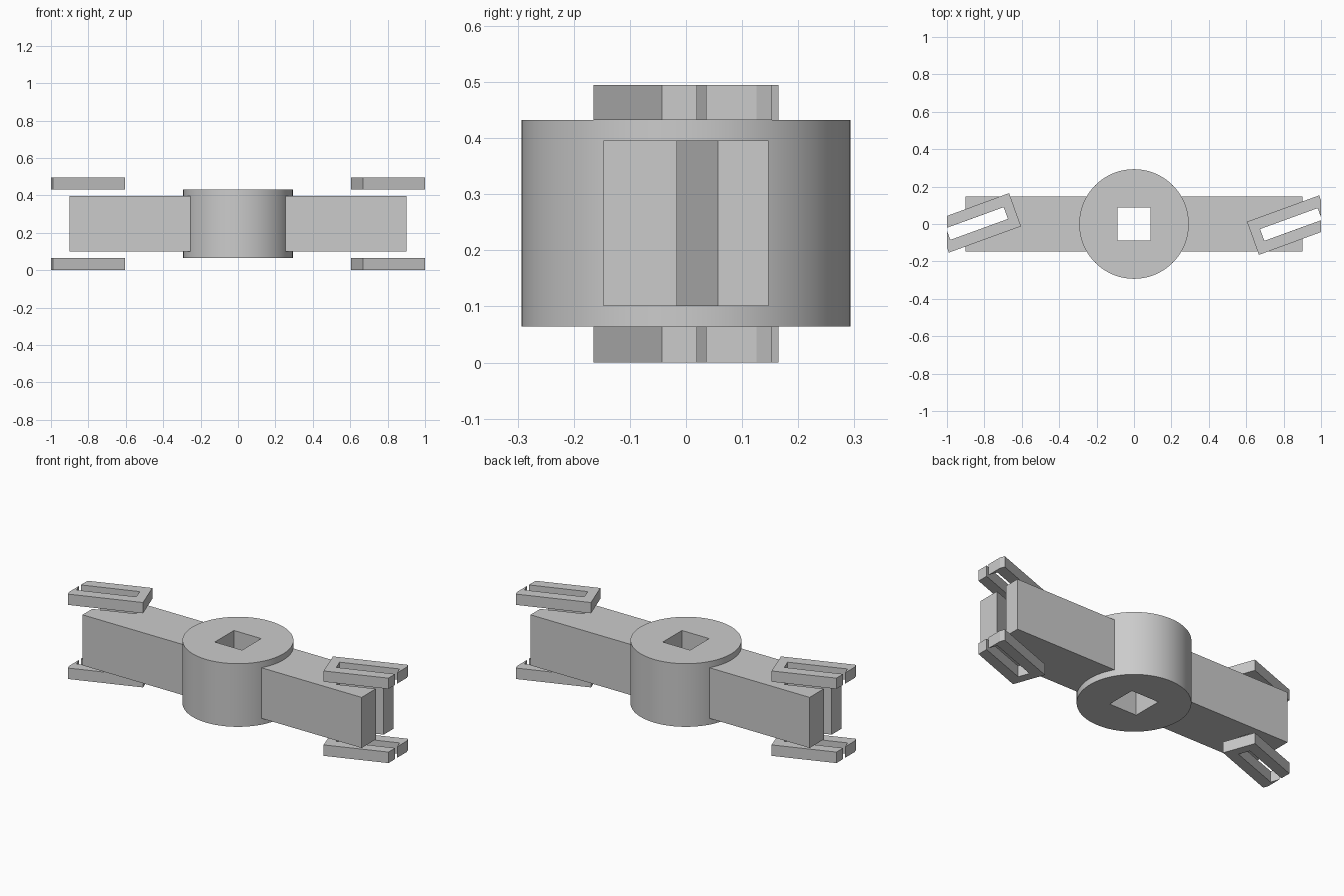
import bpy
import bmesh
from math import cos, sin, tau, radians

cube = bpy.data.objects.get("Cube")
if cube:
    bpy.data.objects.remove(cube, do_unlink=True)

GREY = (0.6, 0.6, 0.6, 1.0)
grey = bpy.data.materials.new("plain grey")
grey.use_nodes = True
grey.diffuse_color = GREY
grey.node_tree.nodes["Principled BSDF"].inputs["Base Color"].default_value = GREY


def add_object(name, bm):
    bmesh.ops.recalc_face_normals(bm, faces=bm.faces[:])
    mesh = bpy.data.meshes.new(name)
    bm.to_mesh(mesh)
    bm.free()
    mesh.materials.append(grey)
    obj = bpy.data.objects.new(name, mesh)
    bpy.context.collection.objects.link(obj)
    return obj


def prism(name, outline, bottom, top, side):
    """Extrude an outline upwards; side -1 turns it half a turn about z."""
    bm = bmesh.new()
    face = bm.faces.new([bm.verts.new((side * x, side * y, bottom)) for x, y in outline])
    grown = bmesh.ops.extrude_face_region(bm, geom=[face])["geom"]
    verts = [g for g in grown if isinstance(g, bmesh.types.BMVert)]
    bmesh.ops.translate(bm, verts=verts, vec=(0, 0, top - bottom))
    return add_object(name, bm)


# Heights shared by the parts
HUB_BOTTOM, HUB_TOP, TOTAL = 0.064, 0.432, 0.495

# Hub: round outside, square bore
SEGMENTS, RADIUS, BORE = 96, 0.293, 0.088
bm = bmesh.new()
rings = []
for z, square in ((HUB_BOTTOM, False), (HUB_TOP, False), (HUB_TOP, True), (HUB_BOTTOM, True)):
    ring = []
    for i in range(SEGMENTS):
        c, s = cos(tau * i / SEGMENTS), sin(tau * i / SEGMENTS)
        r = BORE / max(abs(c), abs(s)) if square else RADIUS
        ring.append(bm.verts.new((r * c, r * s, z)))
    rings.append(ring)
for a, b in zip(rings, rings[1:] + rings[:1]):
    for i in range(SEGMENTS):
        j = (i + 1) % SEGMENTS
        bm.faces.new((a[i], a[j], b[j], b[i]))
hub = add_object("hub", bm)
bpy.ops.object.select_all(action="DESELECT")
hub.select_set(True)
bpy.context.view_layer.objects.active = hub
bpy.ops.object.shade_smooth_by_angle(angle=radians(30))

# Slanted slot, shared by arms and guide plates
slot_inner = [(0.697, -0.09), (0.674, -0.027)]

# Arm with the slot open at its end
arm = [(0.2, -0.147), (0.9, -0.147), (0.9, -0.016), *slot_inner,
       (0.9, 0.057), (0.9, 0.147), (0.2, 0.147)]

# Guide plate, tilted, trimmed flat at its outer end
plate = [(0.604, 0.012), (0.668, -0.165), (1, -0.043), (1, 0.02), *slot_inner,
         (0.982, 0.085), (1, 0.036), (1, 0.126), (0.99, 0.153)]

for side, label in ((1, "left"), (-1, "right")):
    prism(f"{label}_arm", arm, 0.101, 0.396, side)
    prism(f"{label}_lower_guide_plate", plate, 0, HUB_BOTTOM, side)
    prism(f"{label}_upper_guide_plate", plate, HUB_TOP, TOTAL, side)
